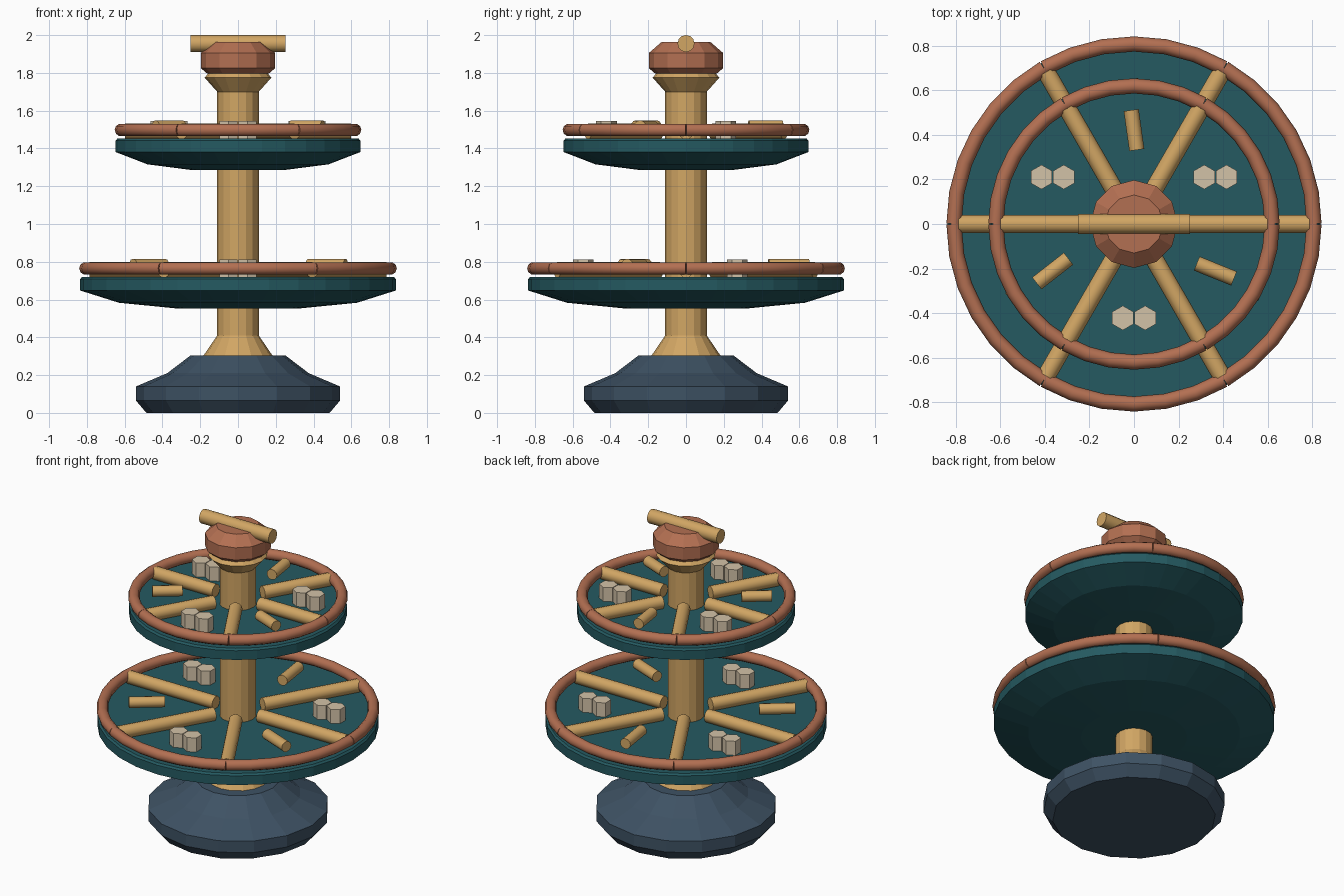
import bpy
from math import sin, cos, pi, radians
from mathutils import Vector

cube = bpy.data.objects.get("Cube")
if cube:
    bpy.data.objects.remove(cube, do_unlink=True)


def material(name, rgb):
    m = bpy.data.materials.new(name)
    m.use_nodes = True
    m.diffuse_color = (*rgb, 1)
    m.node_tree.nodes["Principled BSDF"].inputs["Base Color"].default_value = (*rgb, 1)
    return m


teal = material("teal", (0.018, 0.102, 0.12))
tan = material("tan wood", (0.64, 0.38, 0.127))
copper = material("copper brown", (0.45, 0.16, 0.084))
slate = material("slate blue", (0.048, 0.084, 0.127))
cream = material("cream", (0.65, 0.54, 0.39))


def add_mesh(name, verts, faces, mat, smooth=False):
    mesh = bpy.data.meshes.new(name)
    mesh.from_pydata(verts, [], faces)
    mesh.materials.append(mat)
    obj = bpy.data.objects.new(name, mesh)
    bpy.context.collection.objects.link(obj)
    if smooth:
        bpy.ops.object.select_all(action='DESELECT')
        bpy.context.view_layer.objects.active = obj
        obj.select_set(True)
        bpy.ops.object.shade_smooth_by_angle(angle=radians(50))
    return obj


def loft(name, rings, mat, smooth=False):
    """Skin equal rings of points and cap both ends."""
    n = len(rings[0])
    verts = [p for ring in rings for p in ring]
    faces = [(k * n + i, k * n + (i + 1) % n, (k + 1) * n + (i + 1) % n, (k + 1) * n + i)
             for k in range(len(rings) - 1) for i in range(n)]
    faces += [tuple(reversed(range(n))), tuple(range(len(verts) - n, len(verts)))]
    return add_mesh(name, verts, faces, mat, smooth)


def lathe(name, profile, sides, mat):
    """Turn (radius, height) points about the z axis."""
    rings = [[(r * cos(2 * pi * i / sides), r * sin(2 * pi * i / sides), z)
              for i in range(sides)] for r, z in profile]
    return loft(name, rings, mat)


def tube(name, path, radius, mat, sides=12):
    """Round bar along a level path of points."""
    rings = []
    for k, p in enumerate(path):
        ahead = path[min(k + 1, len(path) - 1)] - path[max(k - 1, 0)]
        side = Vector((-ahead.y, ahead.x, 0)).normalized()
        rings.append([p + radius * (cos(2 * pi * i / sides) * side + sin(2 * pi * i / sides) * Vector((0, 0, 1)))
                      for i in range(sides)])
    return loft(name, rings, mat, True)


def polar(r, degrees, z):
    return Vector((r * cos(radians(degrees)), r * sin(radians(degrees)), z))


def tier(name, top, radius, under, stick_length):
    # Shallow dish
    lathe(name + "_tray", [(under * 0.5, top - 0.168), (under, top - 0.137),
                           (radius, top - 0.072), (radius, top - 0.012), (radius - 0.01, top)], 32, teal)
    # Six rim arcs, each meeting a spoke
    rim = radius - 0.029
    for a in range(0, 360, 60):
        arc = [polar(rim, a + s * 10, top + 0.045) for s in range(7)]
        tube(name + "_rim_arc", arc, 0.034, copper, 10)
        tube(name + "_spoke", [polar(0.16, a, top + 0.037), polar(rim - 0.02, a, top + 0.037)], 0.041, tan)
    reach = radius * 0.65
    for a in (90, 210, 330):
        # Short loose sticks, turned slightly off the radial direction
        mid = polar(reach, a, top + 0.062)
        half = polar(stick_length / 2, a + 8, 0)
        tube(name + "_stick", [mid - half, mid + half], 0.034, tan)
        # Paired hexagonal pieces
        centre = polar(reach, a + 180, top)
        for dx in (-0.05, 0.05):
            rings = [[centre + Vector((dx, 0, h)) + polar(0.055, 30 + i * 60, 0) for i in range(6)]
                     for h in (0, 0.092)]
            loft(name + "_hex_piece", rings, cream)


# Heavy foot
lathe("base", [(0.485, 0), (0.54, 0.065), (0.54, 0.14), (0.375, 0.21), (0.25, 0.305)], 16, slate)

# Central post, flared at both ends
lathe("post", [(0.185, 0.3), (0.11, 0.41), (0.11, 1.7), (0.177, 1.775), (0.145, 1.81)], 16, tan)

# Trays
tier("lower", 0.72, 0.836, 0.63, 0.215)
tier("upper", 1.453, 0.648, 0.48, 0.18)

# Top knob and cross handle
lathe("knob", [(0.165, 1.798), (0.197, 1.825), (0.197, 1.905), (0.13, 1.963)], 12, copper)
tube("handle", [Vector((-0.252, 0, 1.955)), Vector((0.252, 0, 1.955))], 0.045, tan)
